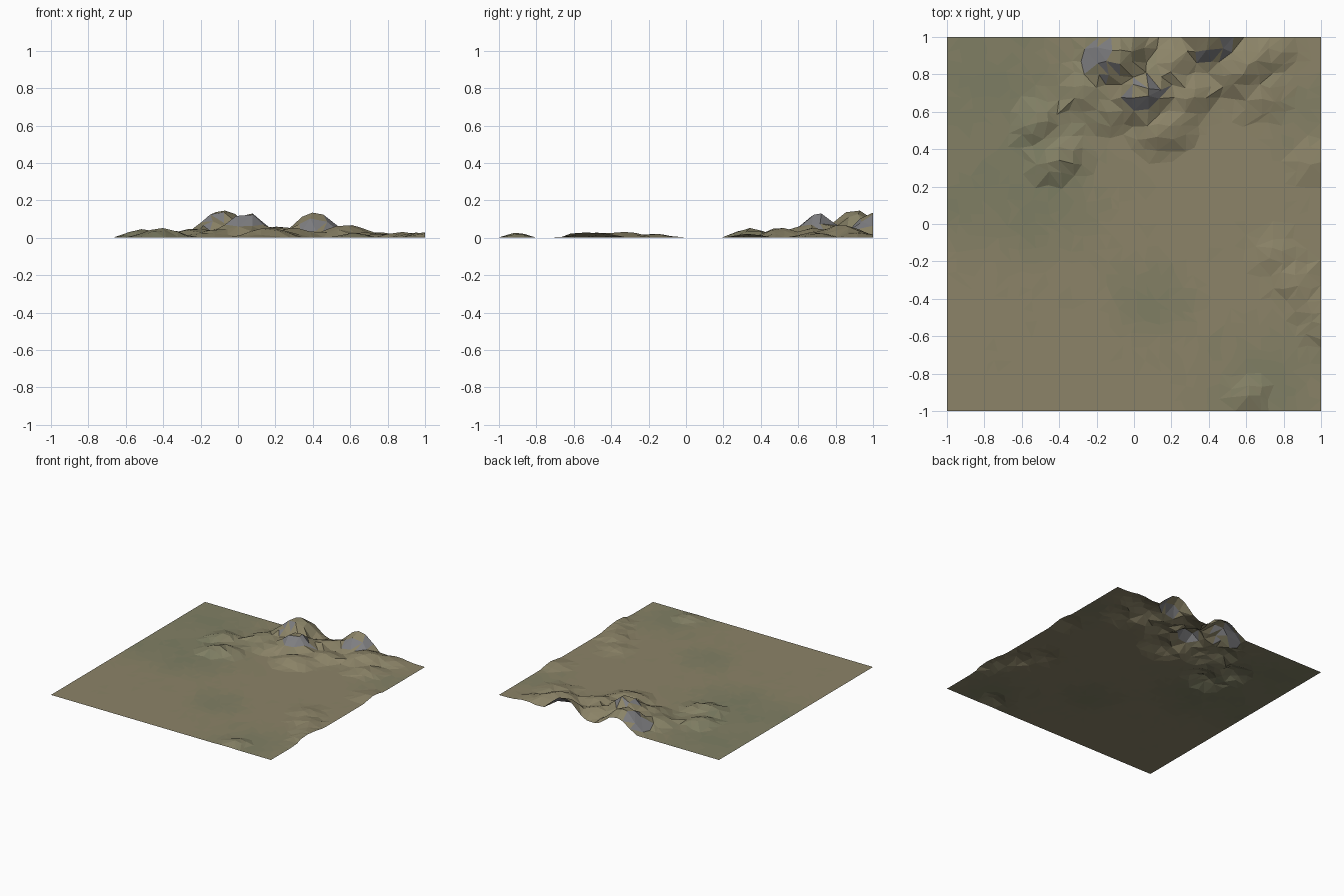
import bpy, bmesh, math, random
from mathutils import Vector, noise

if "Cube" in bpy.data.objects:
    bpy.data.objects.remove(bpy.data.objects["Cube"])

random.seed(4)
N = 30  # grid cells per side

# Hills: x, y, height, half length, south reach, north reach, ridge angle
HILLS = [
    (-.08, .90, .150, .22, .17, .19, 40),
    (.04, .71, .140, .18, .16, .15, 25),
    (.41, 1.0, .135, .20, .17, .18, 20),
    (.20, .85, .060, .22, .14, .15, 30),
    (.30, .68, .052, .20, .13, .15, 30),
    (.58, .83, .070, .22, .14, .18, 30),
    (.68, .68, .030, .18, .13, .13, 25),
    (.16, .50, .055, .20, .14, .16, 15),
    (-.10, .62, .045, .20, .14, .16, 30),
    (-.24, .72, .050, .18, .14, .15, 40),
    (-.51, .54, .046, .15, .13, .15, 45),
    (-.40, .34, .052, .19, .12, .15, 25),
    (.75, .92, .030, .16, .12, .14, 30),
    (.97, .33, .022, .14, .12, .14, 30),
    (.76, -.17, .022, .15, .12, .13, -10),
    (.86, -.32, .032, .16, .12, .13, -30),
    (.95, -.46, .028, .16, .12, .13, -40),
    (1.0, -.57, .030, .12, .11, .12, 20),
    (.62, -.91, .027, .14, .09, .11, 30),
]


def height(x, y):
    total = 0
    for hx, hy, h, length, south, north, deg in HILLS:
        a = math.radians(deg)
        dx, dy = x - hx, y - hy
        u = dx * math.cos(a) + dy * math.sin(a)
        v = dy * math.cos(a) - dx * math.sin(a)
        d = (u / length) ** 2 + (v / (north if v > 0 else south)) ** 2
        if d < 1:
            total += (h * (1 - d) ** 1.5) ** 2.5
    return total ** 0.4


# Greener patches: x, y, radius, strength
GREEN = [(-.8, .8, .7, .8), (-.5, .1, .4, .7), (.1, -.4, .25, .8),
         (.7, -.85, .4, .7), (.95, .6, .25, .5), (-1, .1, .3, .5)]


def greenness(x, y):
    g = sum(s * math.exp(-((x - gx) ** 2 + (y - gy) ** 2) / r ** 2 * 1.5)
            for gx, gy, r, s in GREEN)
    return g + .25 * noise.noise(Vector((x * 6, y * 6, 0))) + random.uniform(-.08, .08)


def material(name, color):
    m = bpy.data.materials.new(name)
    m.diffuse_color = (*color, 1)
    m.use_nodes = True
    m.node_tree.nodes["Principled BSDF"].inputs["Base Color"].default_value = m.diffuse_color
    return m


# Ground shades from dry tan to grassy olive, then rock
TAN, OLIVE, SHADES = (.262, .230, .138), (.205, .208, .125), 6
mats = []
for i in range(SHADES):
    t = i / (SHADES - 1)
    mats.append(material(f"ground_{i}", [a + (b - a) * t for a, b in zip(TAN, OLIVE)]))
mats.append(material("rock", (.21, .21, .22)))

# Terrain sheet: a jittered grid lifted into hills
bm = bmesh.new()
bmesh.ops.create_grid(bm, x_segments=N, y_segments=N, size=1)
for v in bm.verts:
    x, y = v.co.x, v.co.y
    if abs(x) < .99:
        v.co.x += random.uniform(-.018, .018)
    if abs(y) < .99:
        v.co.y += random.uniform(-.018, .018)
    v.co.z = height(v.co.x, v.co.y)

# Irregular triangles
for f in list(bm.faces):
    vs = list(f.verts)
    k = random.randint(0, 1)
    bmesh.utils.face_split(f, vs[k], vs[k + 2])
bm.normal_update()

# Colour by grass patches, rock on the steep cliffs
CLIFFS = [(-.18, .87, .11), (.06, .66, .12), (.42, .95, .11)]
for f in bm.faces:
    if f.normal.z < 0:
        f.normal_flip()
    c = f.calc_center_median()
    cliff = any(math.hypot(c.x - x, c.y - y) < r for x, y, r in CLIFFS)
    if cliff and f.normal.z < .80:
        f.material_index = SHADES
    else:
        g = min(max(greenness(c.x, c.y), 0), .999)
        f.material_index = int(g * SHADES)

mesh = bpy.data.meshes.new("terrain")
bm.to_mesh(mesh)
bm.free()
for m in mats:
    mesh.materials.append(m)
terrain = bpy.data.objects.new("terrain", mesh)
bpy.context.collection.objects.link(terrain)
